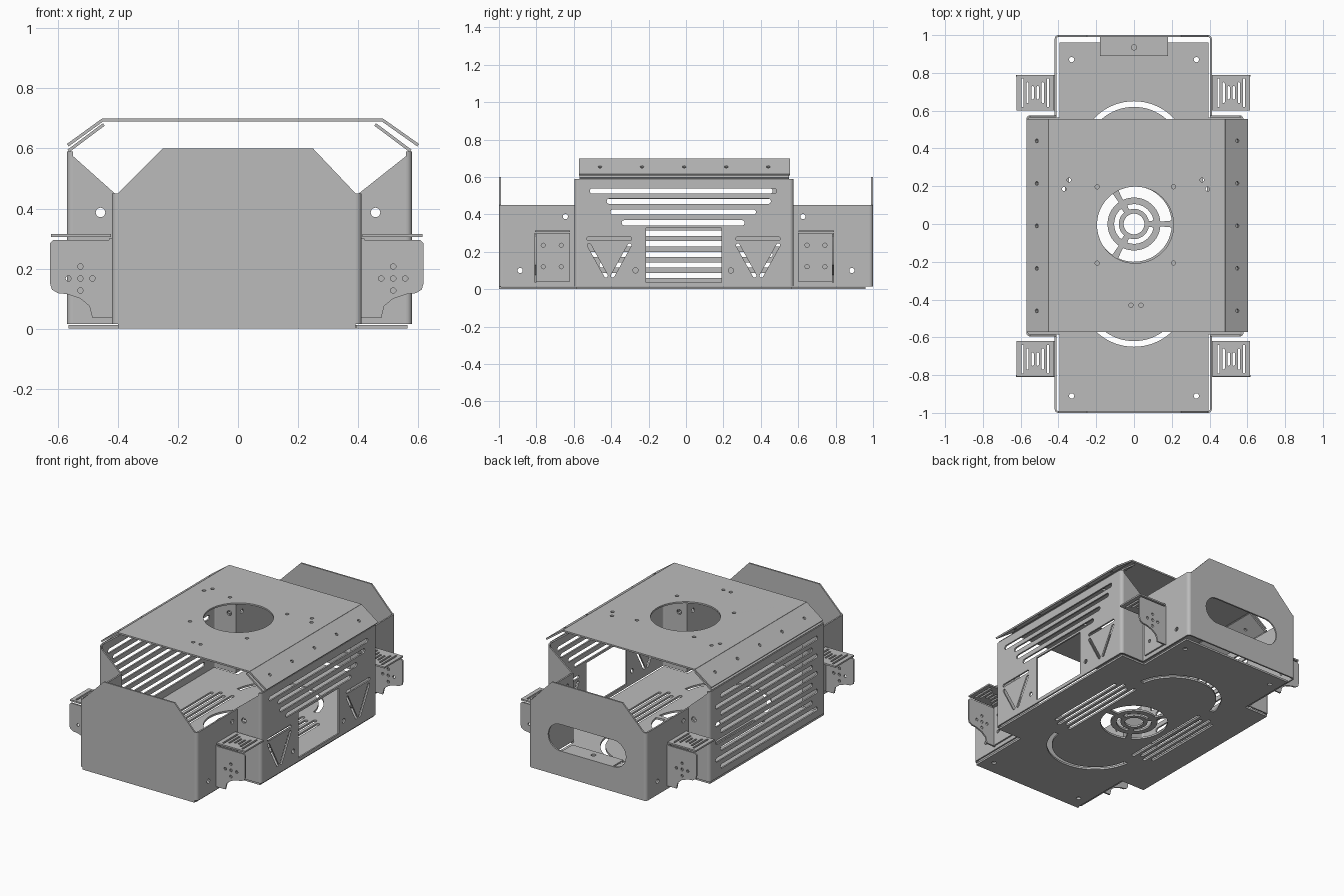
import bpy, bmesh
from math import sin, cos, pi, radians, atan2
from mathutils import Matrix, Vector

cube = bpy.data.objects.get("Cube")
if cube:
    bpy.data.objects.remove(cube)

T = 0.01      # sheet thickness
R = 0.02      # outer bend radius
X, Y, Z = Vector((1, 0, 0)), Vector((0, 1, 0)), Vector((0, 0, 1))

steel = bpy.data.materials.new("grey_steel")
steel.use_nodes = True
GREY = (0.5, 0.5, 0.5, 1)
steel.diffuse_color = GREY
steel.node_tree.nodes["Principled BSDF"].inputs["Base Color"].default_value = GREY
parts = []


# ---- outlines -------------------------------------------------------------
def arc(cx, cy, r, a0, a1, n=16):
    return [(cx + r * cos(a0 + (a1 - a0) * i / n), cy + r * sin(a0 + (a1 - a0) * i / n))
            for i in range(n + 1)]


def hole(cx, cy, r=0.014, n=16):
    return arc(cx, cy, r, 0, 2 * pi, n)[:-1]


def rect(x0, y0, x1, y1):
    return [(x0, y0), (x1, y0), (x1, y1), (x0, y1)]


def slot(x0, y0, x1, y1, r, n=8):
    a = atan2(y1 - y0, x1 - x0)
    return arc(x1, y1, r, a - pi / 2, a + pi / 2, n) + arc(x0, y0, r, a + pi / 2, a + 3 * pi / 2, n)


def sector(cx, cy, r0, r1, a0, a1, n=24):
    return arc(cx, cy, r1, a0, a1, n) + arc(cx, cy, r0, a1, a0, n)


# ---- sheet builder: flat outline with holes, placed by origin and two axes ----
def sheet(name, outline, holes, origin, u, v, t=T):
    curve = bpy.data.curves.new(name, "CURVE")
    curve.dimensions = "2D"
    curve.fill_mode = "BOTH"
    curve.extrude = t / 2
    for pts in [outline] + list(holes):
        sp = curve.splines.new("POLY")
        sp.points.add(len(pts) - 1)
        for p, q in zip(sp.points, pts):
            p.co = (q[0], q[1], 0, 1)
        sp.use_cyclic_u = True
    tmp = bpy.data.objects.new(name + "_outline", curve)
    bpy.context.collection.objects.link(tmp)
    mesh = bpy.data.meshes.new_from_object(tmp.evaluated_get(bpy.context.evaluated_depsgraph_get()))
    bpy.data.objects.remove(tmp)
    bpy.data.curves.remove(curve)
    m = Matrix((u, v, u.cross(v))).transposed().to_4x4()
    m.translation = origin
    mesh.transform(m)
    bm = bmesh.new()
    bm.from_mesh(mesh)
    bmesh.ops.remove_doubles(bm, verts=bm.verts, dist=1e-5)
    bmesh.ops.recalc_face_normals(bm, faces=bm.faces)
    bm.to_mesh(mesh)
    bm.free()
    mesh.materials.clear()
    mesh.materials.append(steel)
    mesh.name = name
    ob = bpy.data.objects.new(name, mesh)
    bpy.context.collection.objects.link(ob)
    parts.append(ob)


def flat(name, outline, holes, z, t=T):
    sheet(name, outline, holes, Z * z, X, Y, t)


def facing_y(name, outline, holes, y):
    sheet(name, outline, holes, Y * y, X, Z)


def facing_x(name, outline, holes, x):
    sheet(name, outline, holes, X * x, Y, Z)


def bend(name, x, y, sx, sy, z0, z1):
    """Rounded vertical corner whose outer faces lie at x and y."""
    a = atan2(sy, sx)
    flat(name, sector(x - sx * R, y - sy * R, R - T, R, a - pi / 4, a + pi / 4, 6), [],
         (z0 + z1) / 2, z1 - z0)


# ---- floor with fan grille, curved slots and long vents ----
holes = [hole(sx * 0.33, y) for sx in (-1, 1) for y in (-0.91, 0.87)]
holes.append(hole(0, 0, 0.055, 32))
for k in range(3):
    mid = k * 2 * pi / 3 + pi / 3
    for r0, r1, gap in ((0.08, 0.105, 0.18), (0.14, 0.2, 0.09)):
        holes.append(sector(0, 0, r0, r1, mid - pi / 3 + gap, mid + pi / 3 - gap))
for s in (-1, 1):
    holes.append(sector(0, s * 0.36, 0.26, 0.29, s * radians(8), s * radians(172), 32))
    for k in range(4):
        h = 0.3 - 0.03 * (k % 2)
        holes.append(slot(s * (0.25 + 0.042 * k), -h, s * (0.25 + 0.042 * k), h, 0.011))
half = [(0.395, -0.99), (0.395, -0.585), (0.565, -0.585), (0.565, 0.565), (0.395, 0.565), (0.395, 0.96)]
flat("floor", half + [(-x, y) for x, y in reversed(half)], holes, 0.006, 0.012)

# ---- end walls ----
def end_outline(z0):
    return [(-0.4, z0), (0.392, z0), (0.392, 0.45), (0.25, 0.6), (-0.25, 0.6), (-0.4, 0.45)]

facing_y("front_wall", end_outline(0), [], -1 + T / 2)
facing_y("back_wall", end_outline(0.015), [slot(-0.19, 0.26, 0.19, 0.26, 0.085, 16)], 1 - T / 2)
flat("back_wall_tab", rect(-0.18, 0.89, 0.18, 0.995), [hole(0, 0.935)], 0.17)

# ---- side walls ----
WALL_Y = {-1: -0.595, 1: 0.575}     # outer faces of the step panels
vents = {1: [], -1: []}
for z, y0, y1 in ((0.525, -0.5, 0.47), (0.47, -0.41, 0.44), (0.412, -0.39, 0.36), (0.355, -0.33, 0.3)):
    vents[1].append(slot(y0, z, y1, z, 0.014))
for k in range(9):
    shift = 0.05 * (k % 2)
    vents[-1].append(slot(-0.5 + shift, 0.525 - 0.0565 * k, 0.45 + shift, 0.525 - 0.0565 * k, 0.014))
vents[1].append(rect(-0.215, 0.037, 0.19, 0.327))
for c in (-0.41, 0.385):
    vents[1].append(slot(c - 0.11, 0.27, c + 0.11, 0.27, 0.01))
    for d in (-1, 1):
        vents[1].append(slot(c + d * 0.108, 0.235, c + d * 0.018, 0.072, 0.01))
vents[1] += [hole(-0.27, 0.1), hole(0.24, 0.1)]

screw_y = (-0.46, -0.235, -0.01, 0.215, 0.44)
for s, side, wide, narrow in ((-1, "right", 0.57, 0.42), (1, "left", 0.58, 0.412)):
    facing_x(side + "_main_wall", rect(WALL_Y[-1] + R, 0.015, WALL_Y[1] - R, 0.59), vents[s],
             s * (wide - T / 2))
    # sloped flange that carries the cover
    d = Vector((-s * 0.118, 0, 0.088))
    sheet(side + "_cover_flange", rect(-0.57, 0, 0.55, d.length), [hole(y, 0.075, 0.01) for y in screw_y],
          Vector((s * (wide - T / 2), 0, 0.592)), Y, d.normalized())
    for e, end in ((-1, "front"), (1, "back")):
        tag = side + "_" + end
        wy = WALL_Y[e]
        inner, outer = s * (narrow - T), s * (wide - R)
        facing_y(tag + "_step_panel", [(inner, 0.015), (outer, 0.015), (outer, 0.575), (inner, 0.45)],
                 [hole(s * 0.458, 0.387, 0.016)], wy - e * T / 2)
        bend(tag + "_step_bend", s * wide, wy, s, e, 0.015, 0.59)
        bend(tag + "_end_bend", s * narrow, e, s, e, 0.015, 0.45)
        ys = sorted((wy, e * (1 - R)))
        facing_x(tag + "_end_wall", rect(ys[0], 0.015, ys[1], 0.45),
                 [hole(e * 0.887, 0.1), hole(wy + e * 0.05, 0.388)], s * (narrow - T / 2))

        # ---- corner bracket: wall plate, outer plate, vented shelf ----
        y_in, y_out = wy + e * 0.025, wy + e * 0.215
        ym = (y_in + y_out) / 2
        a, b = sorted((y_in, y_out))
        bx = s * (narrow + T / 2)
        facing_x(tag + "_bracket_wall_plate", rect(a, 0.04, b, 0.3),
                 [hole(ym + i * 0.048, z, 0.011) for i in (-1, 1) for z in (0.12, 0.235)], bx)
        prof = [(0, 0.035), (0.065, 0.035), (0.075, 0.075), (0.105, 0.1), (0.15, 0.115), (0.18, 0.118),
                (0.2, 0.13), (0.206, 0.15), (0.206, 0.285), (0.196, 0.295), (0, 0.295)]
        spots = [(0, 0), (-0.04, 0), (0.04, 0), (0, -0.04), (0, 0.04)]
        facing_y(tag + "_bracket_outer_plate", [(s * (narrow + x), z) for x, z in prof],
                 [hole(s * (narrow + 0.105) + i, 0.167 + j, 0.009) for i, j in spots], y_out - e * T / 2)
        cx = s * (narrow + 0.103)
        grille = []
        for k in range(6):
            i = k - 2.5
            h = 0.02 + 0.02 * abs(i)
            grille.append(slot(cx + i * 0.027, ym - h, cx + i * 0.027, ym + h, 0.006, 4))
        flat(tag + "_bracket_shelf", rect(cx - 0.1, a + 0.002, cx + 0.1, b), grille, 0.31)

# ---- cover: flat top and two sloped sides ----
spots = [(-0.344, 0.233), (0.36, 0.233), (-0.37, 0.185), (0.39, 0.185), (-0.016, -0.43), (0.037, -0.43)]
spots += [(0.007 + i * 0.202, -0.005 + j * 0.202) for i in (-1, 1) for j in (-1, 1)]
flat("cover_top", rect(-0.453, -0.572, 0.483, 0.557),
     [hole(0.007, -0.005, 0.203, 48)] + [hole(x, y, 0.011) for x, y in spots], 0.695)
for side, x0, x1 in (("right", -0.567, -0.451), ("left", 0.6, 0.481)):
    d = Vector((x1 - x0, 0, 0.084))
    sheet(side + "_cover_slope", rect(-0.572, 0, 0.557, d.length), [hole(y, 0.068, 0.01) for y in screw_y],
          Vector((x0, 0, 0.611)), Y, d.normalized())

# ---- smooth bends, sharp edges ----
bpy.ops.object.select_all(action="DESELECT")
for ob in parts:
    ob.select_set(True)
bpy.context.view_layer.objects.active = parts[0]
bpy.ops.object.shade_smooth_by_angle(angle=radians(30))
